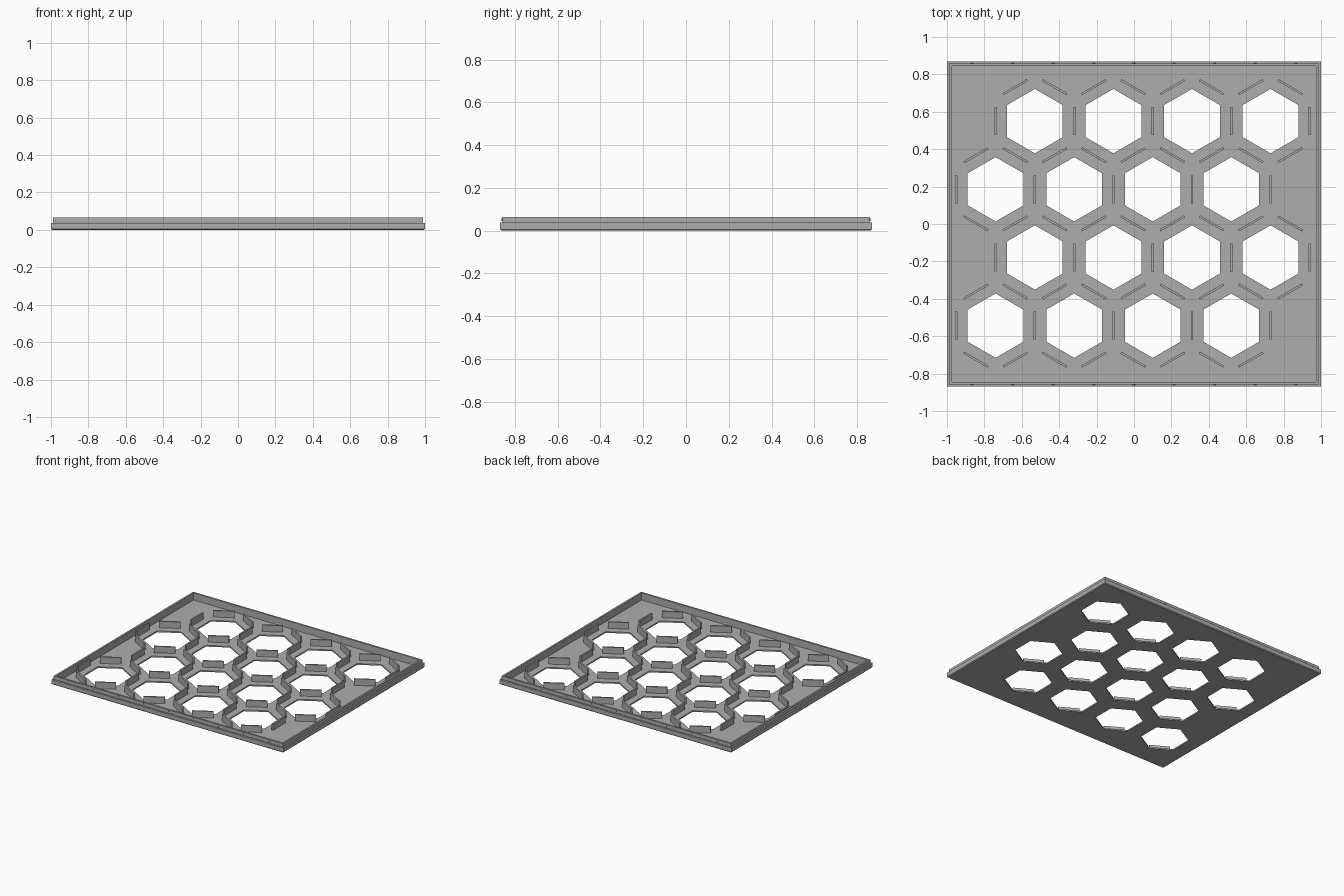
import bpy, bmesh, math
from mathutils import Matrix

cube = bpy.data.objects.get("Cube")
if cube:
    bpy.data.objects.remove(cube, do_unlink=True)

HALF_X, HALF_Y = 1.0, 0.87
FLOOR, TOP = 0.01, 0.065
PITCH, ROW, HOLE_R = 0.42, 0.3645, 0.172

grey = bpy.data.materials.new("mid grey")
grey.use_nodes = True
colour = (0.42, 0.42, 0.42, 1)
grey.diffuse_color = colour
grey.node_tree.nodes["Principled BSDF"].inputs["Base Color"].default_value = colour


def finish(bm, name):
    bmesh.ops.recalc_face_normals(bm, faces=bm.faces)
    mesh = bpy.data.meshes.new(name)
    bm.to_mesh(mesh)
    bm.free()
    mesh.materials.append(grey)
    obj = bpy.data.objects.new(name, mesh)
    bpy.context.collection.objects.link(obj)
    return obj


def add_box(bm, size, matrix):
    bmesh.ops.create_cube(bm, size=1, matrix=matrix @ Matrix.Diagonal((*size, 1)))


# Hole centres: four staggered rows
centres = [(-0.53 + PITCH * i - (PITCH / 2 if row % 2 else 0), 0.55 - ROW * row)
           for row in range(4) for i in range(4)]

# Tray: rectangular rings following an (inset, height) profile
profile = [(0.006, 0), (0, 0.006), (0, 0.038), (0.012, 0.038),
           (0.012, TOP), (0.026, TOP), (0.026, FLOOR)]
bm = bmesh.new()
rings = []
for inset, z in profile:
    x, y = HALF_X - inset, HALF_Y - inset
    rings.append([bm.verts.new((sx * x, sy * y, z))
                  for sx, sy in ((-1, -1), (1, -1), (1, 1), (-1, 1))])
for a, b in zip(rings, rings[1:]):
    for i in range(4):
        j = (i + 1) % 4
        bm.faces.new((a[i], a[j], b[j], b[i]))
bm.faces.new(rings[0][::-1])
bm.faces.new(rings[-1])
tray = finish(bm, "tray")

# Hexagonal holes cut through the floor
bm = bmesh.new()
for x, y in centres:
    bmesh.ops.create_cone(bm, cap_ends=True, segments=6, radius1=HOLE_R, radius2=HOLE_R,
                          depth=0.2, matrix=Matrix.Translation((x, y, 0)))
cutter = finish(bm, "hole_cutter")
cutter.hide_render = True
cut = tray.modifiers.new("holes", 'BOOLEAN')
cut.operation = 'DIFFERENCE'
cut.solver = 'EXACT'
cut.object = cutter
bpy.context.view_layer.update()
graph = bpy.context.evaluated_depsgraph_get()
cut_mesh = bpy.data.meshes.new_from_object(tray.evaluated_get(graph))
tray.modifiers.clear()
tray.data = cut_mesh
bpy.data.objects.remove(cutter, do_unlink=True)

# Upright tabs beside every hole edge, shared between neighbouring holes
bm = bmesh.new()
placed = set()
for cx, cy in centres:
    for k in range(6):
        angle = math.radians(60 * k)
        x = cx + PITCH / 2 * math.cos(angle)
        y = cy + PITCH / 2 * math.sin(angle)
        key = (round(x / 0.05), round(y / 0.05))
        if any((key[0] + i, key[1] + j) in placed for i in (-1, 0, 1) for j in (-1, 0, 1)):
            continue
        placed.add(key)
        height = TOP - 0.005 - FLOOR / 2
        place = Matrix.Translation((x, y, FLOOR / 2 + height / 2)) @ Matrix.Rotation(angle, 4, 'Z')
        add_box(bm, (0.012, 0.15, height), place)
finish(bm, "divider_tabs")

# Small snap bumps along the front and back of the lip
bm = bmesh.new()
for side in (-1, 1):
    for i in range(-4, 5):
        place = Matrix.Translation((i * 0.216, side * (HALF_Y - 0.012), 0.052))
        add_box(bm, (0.01, 0.008, 0.01), place @ Matrix.Rotation(math.pi / 4, 4, 'Y'))
finish(bm, "snap_bumps")
